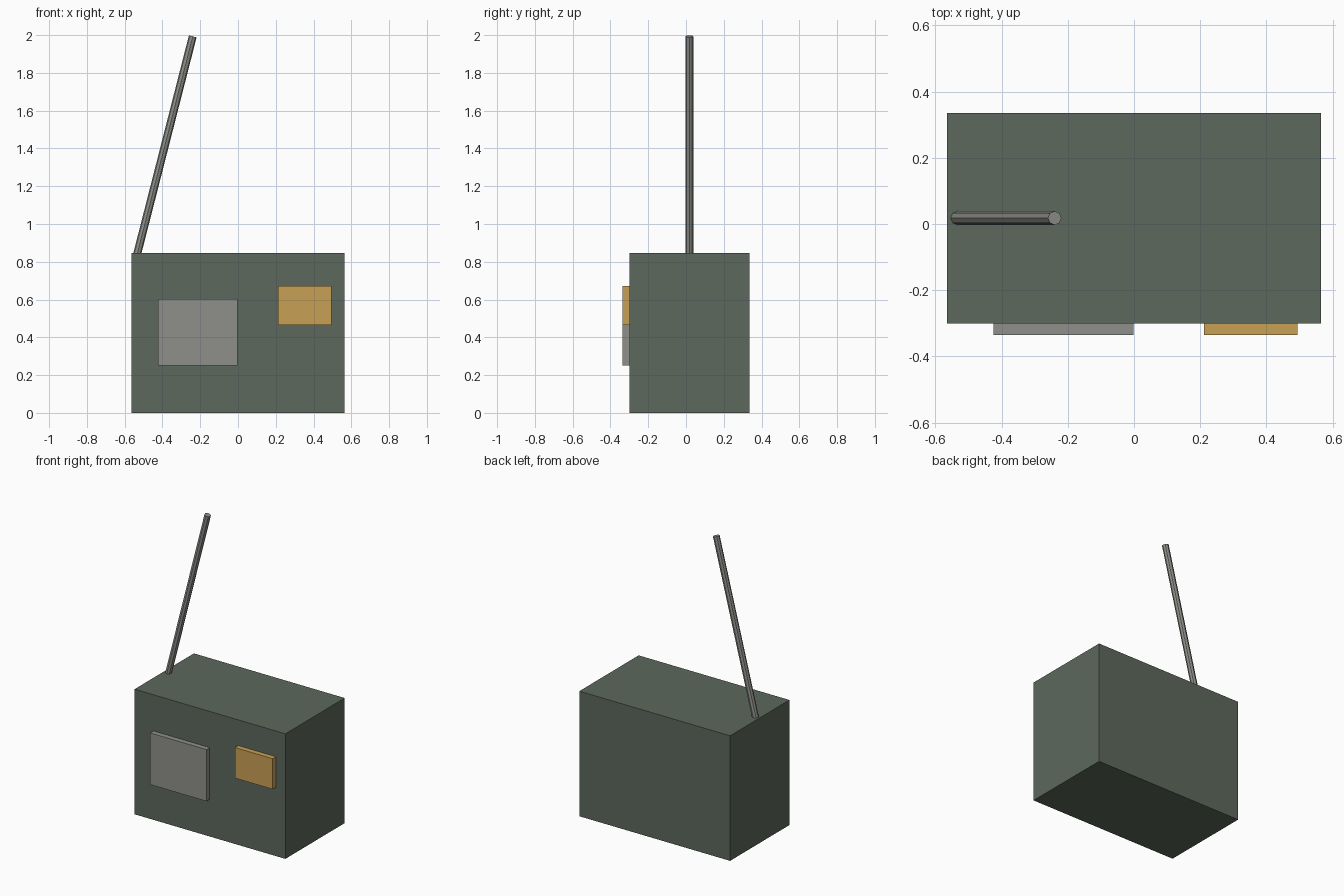
import bpy
import math

if "Cube" in bpy.data.objects:
    bpy.data.objects.remove(bpy.data.objects["Cube"])


def material(name, rgb):
    """Flat material from 0-255 display values."""
    def lin(c):
        c /= 255
        return c / 12.92 if c <= 0.04045 else ((c + 0.055) / 1.055) ** 2.4
    m = bpy.data.materials.new(name)
    m.diffuse_color = (*[lin(c) for c in rgb], 1)
    m.use_nodes = True
    m.node_tree.nodes["Principled BSDF"].inputs["Base Color"].default_value = m.diffuse_color
    return m


def box(name, lo, hi, mat):
    """Box spanning two opposite corners."""
    bpy.ops.mesh.primitive_cube_add(
        size=1, location=[(a + b) / 2 for a, b in zip(lo, hi)])
    ob = bpy.context.object
    ob.name = name
    ob.scale = [b - a for a, b in zip(lo, hi)]
    bpy.ops.object.transform_apply(location=False, rotation=False, scale=True)
    ob.data.materials.append(mat)
    return ob


green = material("olive green", (92, 104, 92))
grey = material("warm grey", (143, 144, 139))
amber = material("amber", (201, 160, 86))

# Radio case
box("case", (-0.565, -0.30, 0), (0.565, 0.335, 0.847), green)

# Raised front plates
box("speaker_panel", (-0.424, -0.335, 0.252), (-0.002, -0.295, 0.602), grey)
box("dial_window", (0.211, -0.335, 0.466), (0.494, -0.295, 0.673), amber)

# Leaning eight-sided antenna
bpy.ops.mesh.primitive_cylinder_add(
    vertices=8, radius=0.021, depth=1.2,
    location=(-0.388, 0.018, 1.412), rotation=(0, 0.25, 0))
antenna = bpy.context.object
antenna.name = "antenna"
antenna.data.materials.append(grey)
